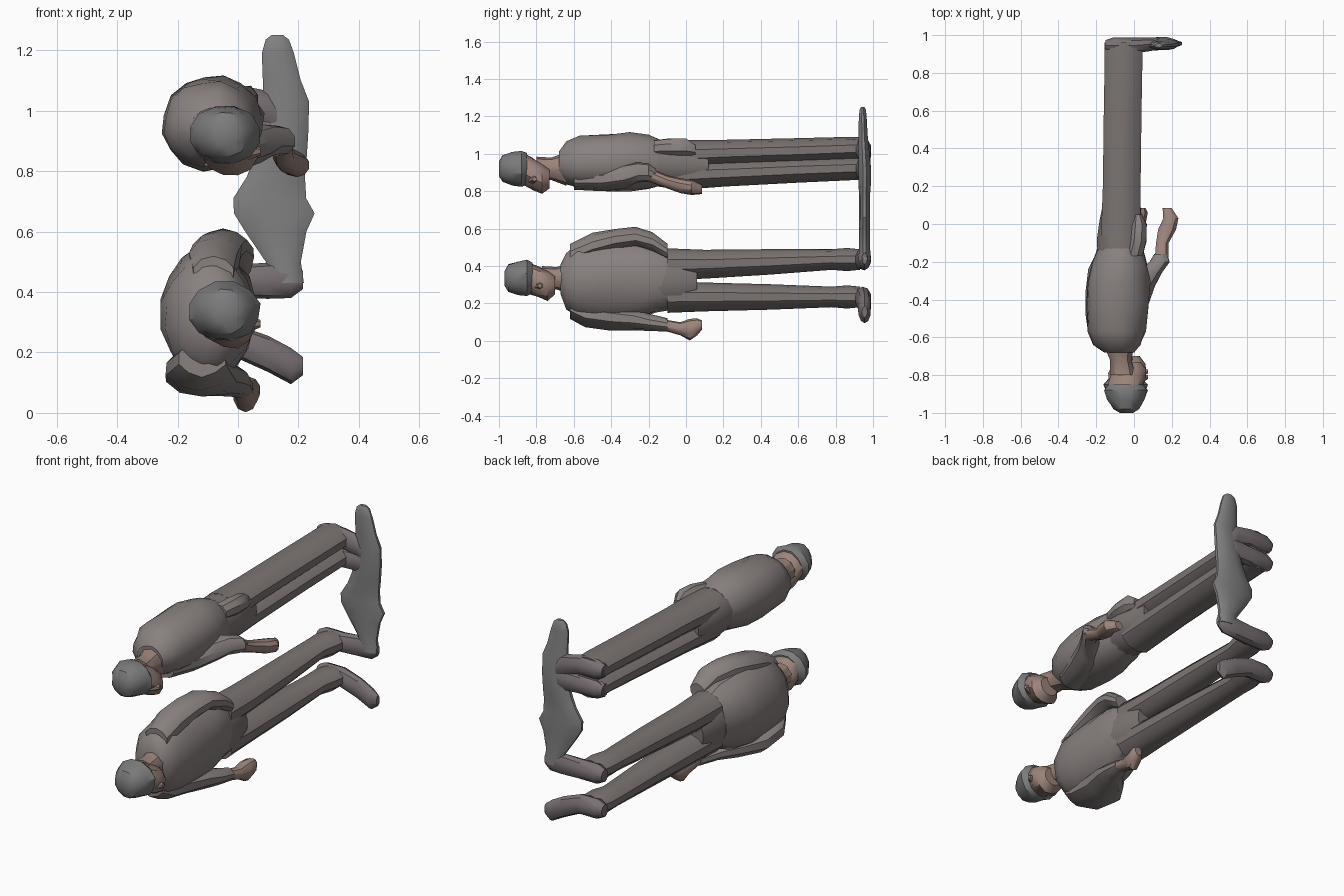
import bpy, bmesh, math, random

random.seed(4)


def material(name, r, g, b):
    m = bpy.data.materials.new(name)
    m.diffuse_color = (r, g, b, 1)
    return m


CLOTH = material("cloth", 0.25, 0.22, 0.215)
TROUSERS = material("trousers", 0.2, 0.175, 0.17)
SKIN = material("skin", 0.33, 0.23, 0.195)
CAP = material("cap", 0.2, 0.2, 0.2)
SHOE = material("shoe", 0.19, 0.16, 0.17)
STONE = material("stone", 0.22, 0.22, 0.22)


def loft(name, axis, rings, mat, sides=12, rough=0.0):
    """Skin elliptical rings (t, a, b, ra, rb); a, b are the other two axes in xyz order."""
    bm = bmesh.new()
    loops = []
    for t, a, b, ra, rb in rings:
        loop = []
        for i in range(sides):
            ang = 2 * math.pi * (i + 0.5) / sides
            k = 1 + random.uniform(-rough, rough)
            p = [a + ra * k * math.cos(ang), b + rb * k * math.sin(ang)]
            p.insert("xyz".index(axis), t)
            loop.append(bm.verts.new(p))
        loops.append(loop)
    for u, v in zip(loops, loops[1:]):
        for i in range(sides):
            j = (i + 1) % sides
            bm.faces.new((u[i], u[j], v[j], v[i]))
    bm.faces.new(loops[0])
    bm.faces.new(loops[-1])
    bmesh.ops.recalc_face_normals(bm, faces=bm.faces)
    mesh = bpy.data.meshes.new(name)
    bm.to_mesh(mesh)
    bm.free()
    obj = bpy.data.objects.new(name, mesh)
    bpy.context.collection.objects.link(obj)
    mesh.materials.append(mat)
    bpy.ops.object.select_all(action='DESELECT')
    obj.select_set(True)
    bpy.context.view_layer.objects.active = obj
    bpy.ops.object.shade_smooth_by_angle(angle=math.radians(35))
    return obj


def head(prefix, y, z, chin_z):
    """Cap, face with nose, and neck; the crown is at y and the face looks to +x."""
    loft(prefix + "_cap", 'y', [
        (y, -0.04, z, 0.035, 0.04), (y + 0.02, -0.04, z, 0.07, 0.075),
        (y + 0.07, -0.045, z, 0.1, 0.09), (y + 0.12, -0.045, z, 0.12, 0.1),
        (y + 0.15, -0.045, z, 0.09, 0.085)], CAP, 12, 0.04)
    loft(prefix + "_face", 'y', [
        (y + 0.13, -0.05, z, 0.09, 0.085), (y + 0.18, -0.035, (z + chin_z) / 2, 0.1, 0.085),
        (y + 0.23, -0.025, chin_z, 0.09, 0.08), (y + 0.27, -0.02, chin_z, 0.055, 0.05)],
        SKIN, 12, 0.06)
    loft(prefix + "_nose", 'x', [
        (0.03, y + 0.18, chin_z, 0.03, 0.03), (0.075, y + 0.19, chin_z, 0.012, 0.012)], SKIN, 6)
    loft(prefix + "_neck", 'y', [
        (y + 0.2, -0.06, z, 0.07, 0.065), (y + 0.28, -0.07, z, 0.06, 0.06),
        (y + 0.36, -0.08, z, 0.085, 0.09)], SKIN, 10)


def shoe(name, z, toe_z, length):
    """Shoe pointing to +x, with its sole at the +y end."""
    loft(name, 'x', [
        (-0.15, 0.945, z, 0.03, 0.035), (-0.11, 0.945, z, 0.045, 0.055),
        (0.0, 0.945, z, 0.045, 0.055), (0.1, 0.953, (z + toe_z) / 2, 0.037, 0.06),
        (length - 0.04, 0.955, toe_z, 0.033, 0.06), (length, 0.955, toe_z, 0.015, 0.03)], SHOE, 10)


# Lower figure
head("lower_figure", -0.97, 0.335, 0.295)
loft("lower_jacket", 'y', [
    (-0.67, -0.08, 0.33, 0.07, 0.08), (-0.64, -0.09, 0.32, 0.11, 0.15),
    (-0.58, -0.1, 0.32, 0.14, 0.2), (-0.48, -0.1, 0.32, 0.155, 0.215),
    (-0.36, -0.1, 0.33, 0.155, 0.22), (-0.24, -0.09, 0.33, 0.15, 0.21),
    (-0.16, -0.075, 0.335, 0.13, 0.18), (-0.1, -0.07, 0.325, 0.115, 0.165)], CLOTH, 16, 0.045)
loft("lower_figure_hips", 'y', [
    (-0.16, -0.07, 0.32, 0.12, 0.16), (-0.03, -0.065, 0.315, 0.11, 0.15),
    (0.06, -0.065, 0.315, 0.085, 0.11)], TROUSERS, 14)
loft("lower_figure_far_sleeve", 'y', [
    (-0.62, -0.08, 0.46, 0.07, 0.06), (-0.5, -0.08, 0.51, 0.085, 0.065),
    (-0.38, -0.07, 0.54, 0.085, 0.06), (-0.27, -0.05, 0.555, 0.08, 0.055),
    (-0.18, -0.01, 0.53, 0.065, 0.05), (-0.1, 0.0, 0.48, 0.045, 0.04)], CLOTH, 10, 0.05)
loft("lower_figure_near_sleeve", 'y', [
    (-0.62, -0.12, 0.18, 0.08, 0.06), (-0.54, -0.13, 0.145, 0.115, 0.07),
    (-0.4, -0.12, 0.125, 0.12, 0.07), (-0.28, -0.07, 0.115, 0.1, 0.06),
    (-0.2, -0.02, 0.1, 0.065, 0.045), (-0.1, 0.01, 0.085, 0.042, 0.035)], CLOTH, 10, 0.05)
loft("lower_figure_hand", 'y', [
    (-0.12, 0.01, 0.085, 0.036, 0.03), (-0.03, 0.02, 0.065, 0.035, 0.035),
    (0.02, 0.025, 0.06, 0.042, 0.058), (0.06, 0.035, 0.075, 0.04, 0.045),
    (0.085, 0.04, 0.085, 0.022, 0.025)], SKIN, 10)
for side, hip_z, ankle_z, toe_z in (("far", 0.41, 0.435, 0.44), ("near", 0.235, 0.235, 0.155)):
    loft("lower_figure_%s_leg" % side, 'y', [
        (-0.1, -0.065, hip_z, 0.1, 0.085), (0.1, -0.065, hip_z, 0.095, 0.077),
        (0.45, -0.065, (hip_z + ankle_z) / 2, 0.085, 0.068), (0.78, -0.07, ankle_z, 0.075, 0.055),
        (0.86, -0.06, ankle_z, 0.085, 0.062), (0.93, -0.05, ankle_z, 0.08, 0.055)], TROUSERS, 10)
    shoe("lower_figure_%s_shoe" % side, ankle_z, toe_z, 0.215)

# Upper figure
head("upper_figure", -1.0, 0.92, 0.865)
loft("upper_jacket", 'y', [
    (-0.68, -0.08, 0.94, 0.08, 0.07), (-0.64, -0.09, 0.95, 0.125, 0.115),
    (-0.57, -0.09, 0.955, 0.155, 0.14), (-0.42, -0.085, 0.955, 0.17, 0.155),
    (-0.3, -0.08, 0.96, 0.165, 0.158), (-0.2, -0.075, 0.96, 0.145, 0.145),
    (-0.13, -0.07, 0.95, 0.12, 0.12)], CLOTH, 16, 0.045)
loft("upper_figure_hips", 'y', [
    (-0.18, -0.07, 0.95, 0.125, 0.12), (-0.08, -0.07, 0.945, 0.13, 0.13),
    (0.02, -0.07, 0.94, 0.115, 0.13), (0.12, -0.065, 0.94, 0.1, 0.11)], TROUSERS, 14)
for side, sign in (("far", 1), ("near", -1)):
    loft("upper_figure_%s_leg" % side, 'y', [
        (-0.06, -0.07, 0.94 + sign * 0.055, 0.11, 0.08), (0.2, -0.065, 0.95 + sign * 0.055, 0.105, 0.07),
        (0.6, -0.06, 0.965 + sign * 0.052, 0.105, 0.067), (0.88, -0.055, 0.975 + sign * 0.052, 0.105, 0.064),
        (0.96, -0.055, 0.975 + sign * 0.052, 0.105, 0.062)], TROUSERS, 10)
    shoe("upper_figure_%s_shoe" % side, 0.975 + sign * 0.055, 0.95 + sign * 0.03, 0.17)
loft("upper_figure_near_sleeve", 'y', [
    (-0.6, -0.06, 0.86, 0.08, 0.05), (-0.45, -0.02, 0.865, 0.09, 0.065),
    (-0.33, 0.03, 0.88, 0.085, 0.065), (-0.26, 0.08, 0.9, 0.07, 0.055),
    (-0.2, 0.135, 0.9, 0.055, 0.05), (-0.16, 0.14, 0.885, 0.035, 0.035)], CLOTH, 10, 0.05)
loft("upper_figure_near_hand", 'y', [
    (-0.2, 0.145, 0.89, 0.038, 0.038), (-0.1, 0.15, 0.85, 0.035, 0.035),
    (-0.03, 0.175, 0.83, 0.05, 0.04), (0.03, 0.195, 0.82, 0.042, 0.04),
    (0.085, 0.175, 0.81, 0.025, 0.025)], SKIN, 10)
loft("upper_figure_far_hand", 'y', [
    (-0.17, 0.0, 1.03, 0.05, 0.045), (-0.09, 0.02, 1.035, 0.05, 0.05),
    (0.0, 0.025, 1.035, 0.045, 0.05), (0.05, 0.02, 1.02, 0.025, 0.03)], CLOTH, 8, 0.05)

# Thin slab joining the feet
loft("ground_slab", 'z', [
    (0.43, 0.16, 0.955, 0.06, 0.035), (0.5, 0.15, 0.955, 0.06, 0.03),
    (0.6, 0.125, 0.955, 0.105, 0.03), (0.66, 0.12, 0.955, 0.138, 0.03),
    (0.71, 0.105, 0.955, 0.125, 0.03), (0.78, 0.125, 0.955, 0.1, 0.03),
    (0.84, 0.14, 0.955, 0.09, 0.035), (0.92, 0.155, 0.955, 0.08, 0.035),
    (1.03, 0.16, 0.95, 0.078, 0.03), (1.1, 0.145, 0.947, 0.065, 0.025),
    (1.19, 0.132, 0.945, 0.055, 0.022), (1.235, 0.13, 0.945, 0.04, 0.018),
    (1.25, 0.13, 0.945, 0.02, 0.01)], STONE, 12)
